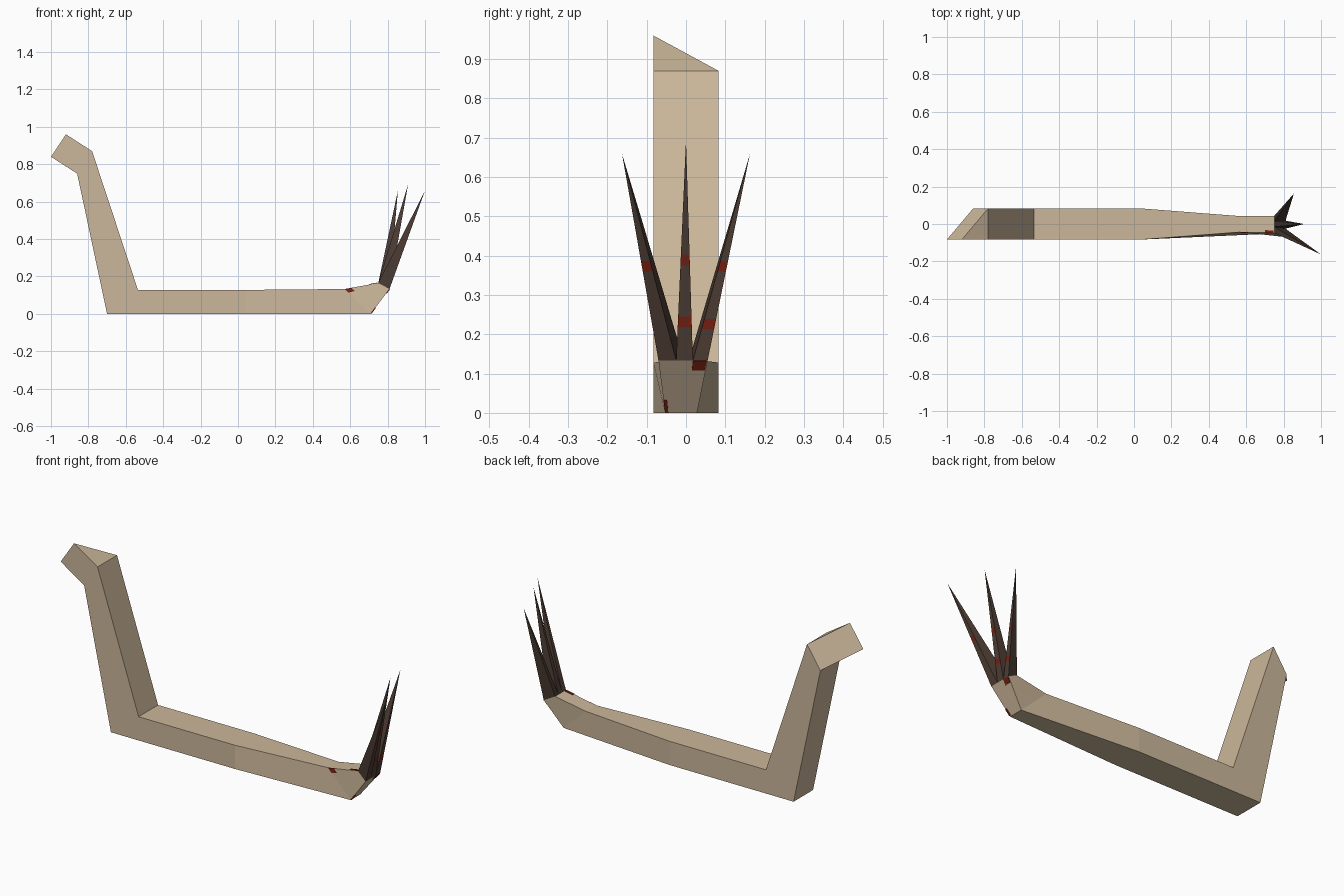
import bpy, bmesh
from mathutils import Vector

if "Cube" in bpy.data.objects:
    bpy.data.objects.remove(bpy.data.objects["Cube"])


def material(name, rgb):
    m = bpy.data.materials.new(name)
    m.diffuse_color = (*rgb, 1)
    m.use_nodes = True
    m.node_tree.nodes["Principled BSDF"].inputs["Base Color"].default_value = m.diffuse_color
    return m


BONE = material("tan bone", (0.60, 0.475, 0.325))
DARK = material("dark brown claw", (0.075, 0.047, 0.034))
RED = material("dark red stain", (0.19, 0.015, 0.006))


def loft(name, sections, mats, rule=None):
    """Skin a run of four-point sections, cap both ends, weld collapsed points."""
    bm = bmesh.new()
    rings = [[bm.verts.new(p) for p in s] for s in sections]
    for n, (a, b) in enumerate(zip(rings, rings[1:])):
        for i in range(4):
            j = (i + 1) % 4
            f = bm.faces.new((a[i], a[j], b[j], b[i]))
            f.material_index = rule(n, i) if rule else 0
    bm.faces.new(rings[0])
    bm.faces.new(rings[-1])
    bmesh.ops.remove_doubles(bm, verts=bm.verts[:], dist=0.0005)
    bmesh.ops.recalc_face_normals(bm, faces=bm.faces[:])
    me = bpy.data.meshes.new(name)
    bm.to_mesh(me)
    bm.free()
    for m in mats:
        me.materials.append(m)
    ob = bpy.data.objects.new(name, me)
    bpy.context.collection.objects.link(ob)
    return ob


def section(bottom, top, yb, yt):
    """Order: front bottom, back bottom, back top, front top."""
    (xb, zb), (xt, zt) = bottom, top
    return [Vector(p) for p in ((xb, yb[0], zb), (xb, yb[1], zb),
                                (xt, yt[1], zt), (xt, yt[0], zt))]


# Bent arm: slanted head, neck, shaft, tapered wrist
W = (-0.083, 0.083)
neck = section((-0.86, 0.75), (-0.78, 0.87), W, W)
head = [Vector((-1.0, W[0], 0.84)), neck[1], neck[2], Vector((-0.92, W[0], 0.96))]
elbow = section((-0.70, 0), (-0.535, 0.128), W, W)
middle = section((0.04, 0), (0.04, 0.128), W, W)
wrist = section((0.71, 0), (0.57, 0.133), (-0.053, 0.028), (-0.043, 0.042))
palm = section((0.81, 0.133), (0.75, 0.165), (-0.07, 0.055), (-0.048, 0.044))
loft("arm", [head, neck, elbow, middle, wrist, palm], [BONE])

# Three claws, each a thin spike on one third of the palm end
tips = [(1.0, -0.163, 0.66), (0.91, 0.0, 0.695), (0.855, 0.163, 0.66)]
stains = [{3}, {1, 3}, {1, 3}]
cuts = (0, 0.36, 0.70, 1)
levels = (0, 0.15, 0.20, 0.43, 0.48, 0.998)
for k, (tip, marks) in enumerate(zip(tips, stains)):
    a, b = cuts[k], cuts[k + 1]
    base = [palm[0].lerp(palm[1], a), palm[0].lerp(palm[1], b),
            palm[3].lerp(palm[2], b), palm[3].lerp(palm[2], a)]
    rings = [[p.lerp(Vector(tip), t) for p in base] for t in levels]
    loft(f"claw_{k + 1}", rings, [DARK, RED],
         lambda n, i: int(i == 0 and n in marks))


def stain(name, quad, u, v, out):
    """Thin plate covering part (u, v ranges) of a four-cornered face."""
    def at(s, t):
        return quad[0].lerp(quad[1], s).lerp(quad[3].lerp(quad[2], s), t)
    low = [at(u[0], v[0]), at(u[1], v[0]), at(u[1], v[1]), at(u[0], v[1])]
    out = Vector(out)
    loft(name, [[p - out * 0.003 for p in low], [p + out * 0.003 for p in low]], [RED])


# Stains on the wrist front, palm end, palm top and lower edge
front = [wrist[3], palm[3], palm[0], wrist[0]]
under = [wrist[0], wrist[1], palm[1], palm[0]]
top = [wrist[3], wrist[2], palm[2], palm[3]]
stain("stain_wrist", front, (0.0, 0.2), (0.0, 0.15), (0, -1, 0))
stain("stain_palm", under, (0.7, 0.98), (0.82, 1.0), (0.8, 0, -0.6))
stain("stain_edge", under, (0.0, 0.1), (0.02, 0.25), (0.8, 0, -0.6))
stain("stain_top", top, (0.0, 0.15), (0.72, 0.98), (-0.17, 0, 0.98))
